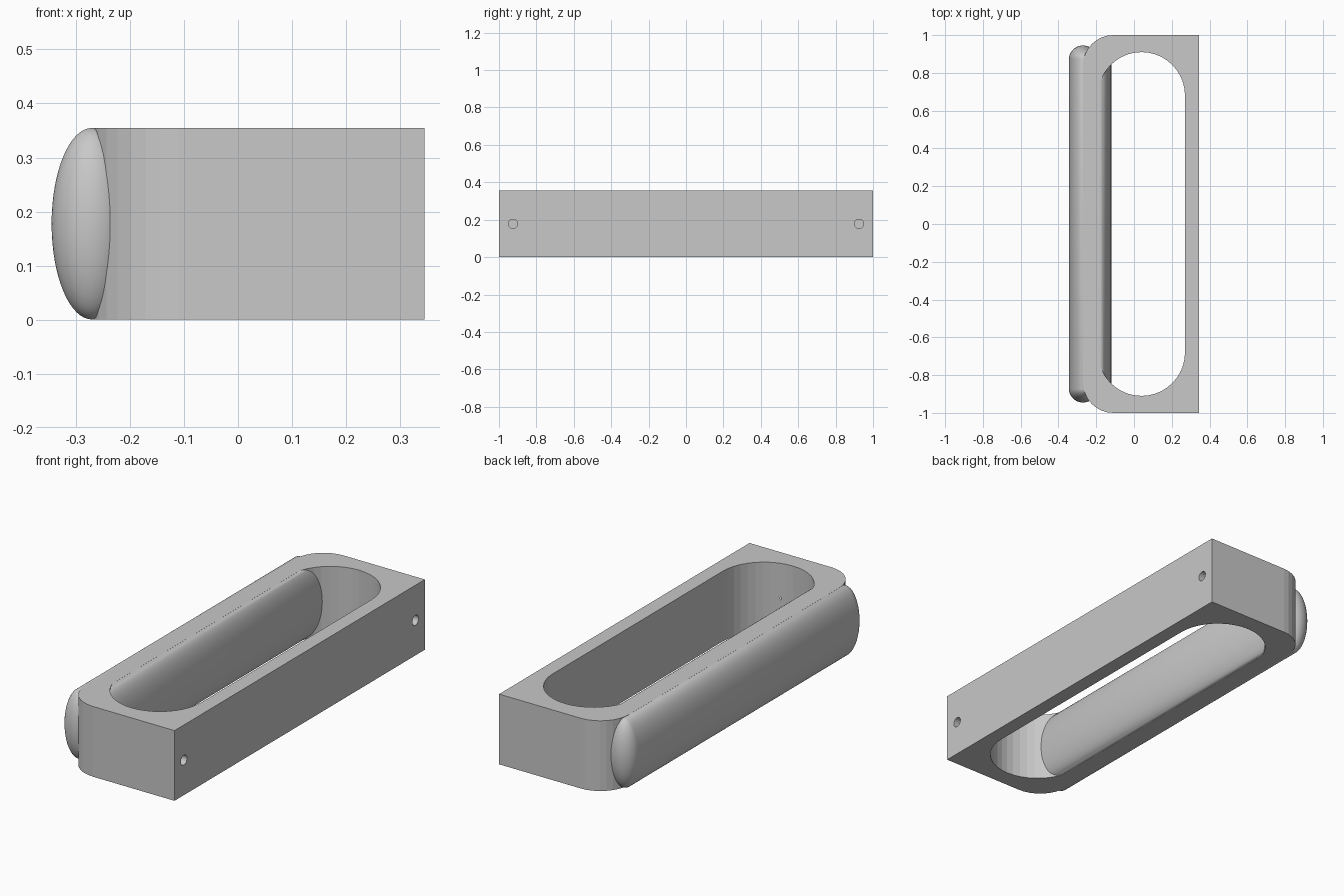
import bpy, bmesh
from math import sin, cos, pi
from mathutils import Matrix

cube = bpy.data.objects.get("Cube")
if cube:
    bpy.data.objects.remove(cube, do_unlink=True)

H = 0.355          # overall height
MID = H / 2

grey = bpy.data.materials.new("plain grey")
grey.use_nodes = True
grey.diffuse_color = (0.58, 0.58, 0.58, 1)
grey.node_tree.nodes["Principled BSDF"].inputs["Base Color"].default_value = grey.diffuse_color


def make_object(name, bm):
    bmesh.ops.recalc_face_normals(bm, faces=bm.faces)
    mesh = bpy.data.meshes.new(name)
    bm.to_mesh(mesh)
    bm.free()
    mesh.materials.append(grey)
    obj = bpy.data.objects.new(name, mesh)
    bpy.context.collection.objects.link(obj)
    return obj


def arc(cx, cy, r, start, end, steps):
    angles = [start + (end - start) * i / steps for i in range(steps + 1)]
    return [(cx + r * cos(a), cy + r * sin(a)) for a in angles]


def prism(name, outline, z0, z1):
    bm = bmesh.new()
    base = bm.faces.new([bm.verts.new((x, y, z0)) for x, y in outline])
    new = bmesh.ops.extrude_face_region(bm, geom=[base])["geom"]
    verts = [v for v in new if isinstance(v, bmesh.types.BMVert)]
    bmesh.ops.translate(bm, verts=verts, vec=(0, 0, z1 - z0))
    return make_object(name, bm)


def cut(target, cutter):
    mod = target.modifiers.new("cut", 'BOOLEAN')
    mod.operation = 'DIFFERENCE'
    mod.solver = 'EXACT'
    mod.object = cutter
    bpy.context.view_layer.objects.active = target
    bpy.ops.object.modifier_apply(modifier=mod.name)
    bpy.data.objects.remove(cutter, do_unlink=True)


def capsule(name, x, rx, half_length, cap):
    # Sphere split at its waist, stretched along y and flattened to an oval section
    bm = bmesh.new()
    bmesh.ops.create_uvsphere(bm, u_segments=64, v_segments=25, radius=1)
    bmesh.ops.rotate(bm, verts=bm.verts, matrix=Matrix.Rotation(pi / 2, 3, 'X'))
    for v in bm.verts:
        side = 1 if v.co.y > 0 else -1
        v.co = (x + v.co.x * rx, side * (half_length - cap) + v.co.y * cap, MID + v.co.z * MID)
    obj = make_object(name, bm)
    bpy.ops.object.select_all(action='DESELECT')
    obj.select_set(True)
    bpy.context.view_layer.objects.active = obj
    bpy.ops.object.shade_smooth_by_angle(angle=pi / 6)
    return obj


# Frame block with two rounded corners on the grip side
outline = [(0.345, -1), (0.345, 1)]
outline += arc(-0.11, 0.84, 0.16, pi / 2, pi, 8)
outline += arc(-0.11, -0.84, 0.16, pi, 1.5 * pi, 8)
frame = prism("frame", outline, 0, H)

# Long opening with round ends, trimmed straight beside the grip
slot = arc(0.04, 0.68, 0.23, 0, pi, 20) + arc(0.04, -0.68, 0.23, pi, 2 * pi, 20)
slot = [(max(x, -0.18), y) for x, y in slot]
cut(frame, prism("slot_cutter", slot, -0.1, H + 0.1))

# Blind screw holes in the mounting face
for side in (-1, 1):
    bm = bmesh.new()
    bmesh.ops.create_cone(bm, cap_ends=True, segments=20, radius1=0.025, radius2=0.025, depth=0.4,
                          matrix=Matrix.Translation((0.3, side * 0.925, MID)) @ Matrix.Rotation(pi / 2, 4, 'Y'))
    cut(frame, make_object("hole_cutter", bm))

# Oval grip, bulging outside and inside the frame rail
capsule("outer_grip", -0.27, 0.075, 0.945, 0.075)
capsule("inner_grip", -0.18, 0.06, 0.92, 0.03)
